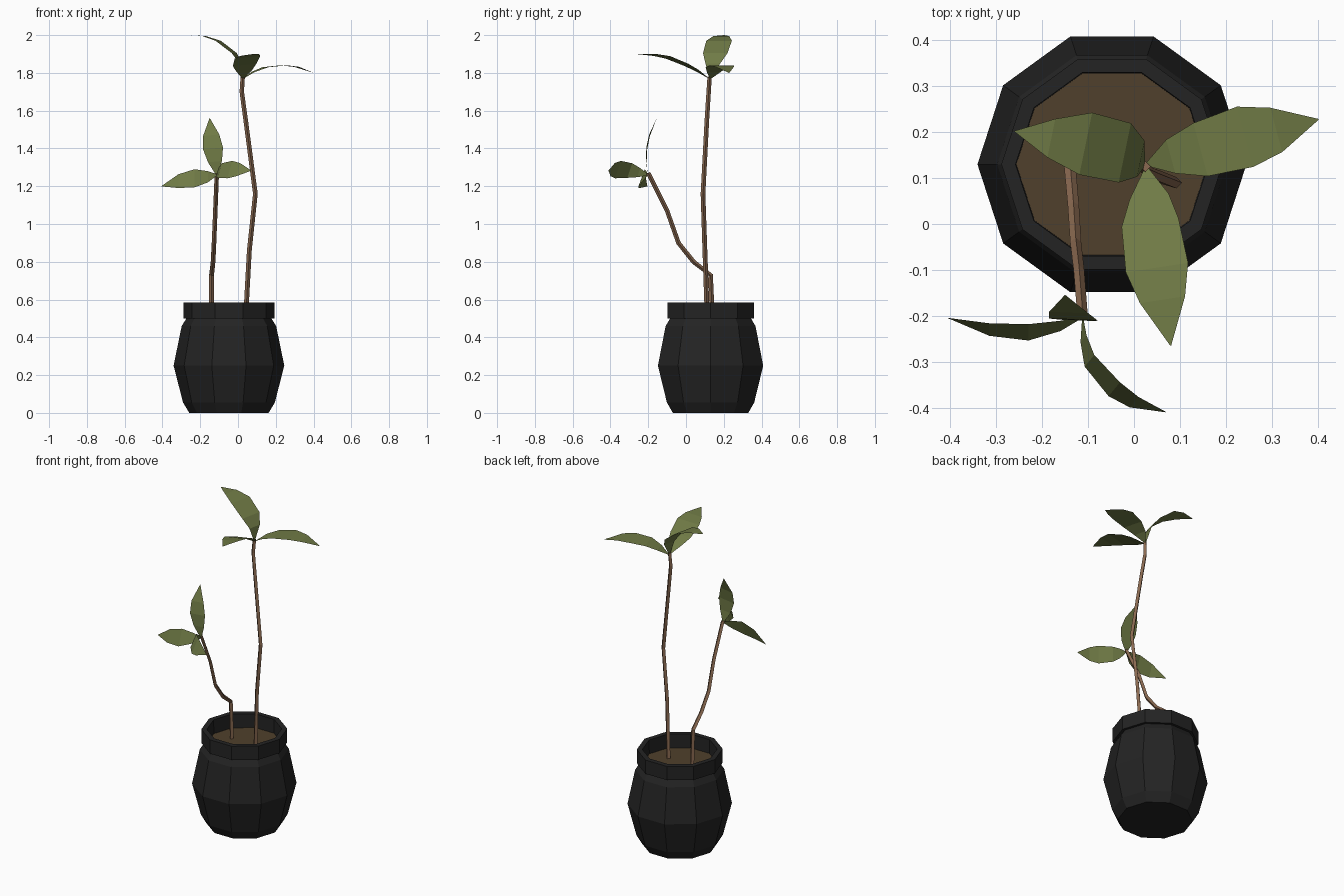
import bpy, bmesh, math
from mathutils import Vector


def material(name, rgb):
    m = bpy.data.materials.new(name)
    m.diffuse_color = (*rgb, 1)
    return m


BLACK = material("black pot", (0.017, 0.017, 0.017))
SOIL = material("brown soil", (0.080, 0.051, 0.025))
BARK = material("tan bark", (0.25, 0.14, 0.08))
GREEN = material("leaf green", (0.16, 0.195, 0.06))


def make(name, verts, faces, mat, fix=True):
    me = bpy.data.meshes.new(name)
    me.from_pydata([tuple(v) for v in verts], [], faces)
    if fix:
        bm = bmesh.new()
        bm.from_mesh(me)
        bmesh.ops.recalc_face_normals(bm, faces=bm.faces)
        bm.to_mesh(me)
        bm.free()
    me.materials.append(mat)
    ob = bpy.data.objects.new(name, me)
    bpy.context.collection.objects.link(ob)
    return ob


def rings(name, loops, mat):
    """Join equal loops of points into a closed, capped tube."""
    n = len(loops[0])
    verts = [p for loop in loops for p in loop]
    faces = [(i * n + j, i * n + (j + 1) % n, (i + 1) * n + (j + 1) % n, (i + 1) * n + j)
             for i in range(len(loops) - 1) for j in range(n)]
    faces += [tuple(range(n))[::-1], tuple(range(len(verts) - n, len(verts)))]
    return make(name, verts, faces, mat)


def circle(c, r, n):
    return [Vector((c[0] + r * math.cos(math.tau * k / n),
                    c[1] + r * math.sin(math.tau * k / n), c[2])) for k in range(n)]


# Ten-sided pot with rim and inner lip
PX, PY = -0.048, 0.13
profile = [(0.21, 0), (0.243, 0.055), (0.293, 0.25), (0.25, 0.46), (0.225, 0.50),
           (0.241, 0.50), (0.241, 0.585), (0.21, 0.585), (0.208, 0.49)]
rings("pot", [circle((PX, PY, z), r, 10) for r, z in profile], BLACK)

# Soil disc
make("soil", circle((PX, PY, 0.50), 0.209, 10), [tuple(range(10))], SOIL, False)


# Stems: thin four-sided tubes
def stem(name, pts, r=0.013, n=4):
    pts = [Vector(p) for p in pts]
    loops = []
    for i, p in enumerate(pts):
        d = (pts[min(i + 1, len(pts) - 1)] - pts[max(i - 1, 0)]).normalized()
        u = Vector((1, 0, 0)).cross(d).normalized()
        v = d.cross(u)
        rr = r * (1 - 0.15 * i / len(pts))
        loops.append([p + rr * (u * math.cos(math.tau * k / n) + v * math.sin(math.tau * k / n))
                      for k in range(n)])
    rings(name, loops, BARK)


stem("short_stem", [(-0.14, 0.14, 0.49), (-0.14, 0.13, 0.73), (-0.132, 0.04, 0.80),
                    (-0.127, -0.04, 0.90), (-0.12, -0.10, 1.07), (-0.112, -0.20, 1.27)])
stem("tall_stem", [(0.04, 0.113, 0.49), (0.06, 0.10, 0.86), (0.092, 0.09, 1.16),
                   (0.042, 0.11, 1.54), (0.02, 0.12, 1.70), (0.025, 0.125, 1.78)])


# Leaves: centre line points with half widths, spread along a side direction
def leaf(name, side, pts):
    s = Vector(side).normalized()
    verts = []
    for x, y, z, w in pts:
        verts += [Vector((x, y, z)) - s * w, Vector((x, y, z)) + s * w]
    faces = [(2 * i, 2 * i + 2, 2 * i + 3, 2 * i + 1) for i in range(len(pts) - 1)]
    make(name, verts, faces, GREEN, False)


leaf("top_leaf_right", (-0.26, 0.965, 0.0), [
    (0.028, 0.13, 1.77, 0.004), (0.08, 0.147, 1.805, 0.038), (0.145, 0.162, 1.83, 0.06),
    (0.242, 0.19, 1.84, 0.068), (0.31, 0.205, 1.832, 0.05), (0.402, 0.228, 1.80, 0.001)])
leaf("top_leaf_left", (0.2, 0.97, 0.0), [
    (0.023, 0.128, 1.77, 0.004), (0.015, 0.142, 1.85, 0.04), (-0.02, 0.155, 1.905, 0.066),
    (-0.105, 0.175, 1.97, 0.069), (-0.18, 0.187, 1.995, 0.043), (-0.26, 0.202, 2.0, 0.001)])
leaf("top_leaf_front", (0.985, 0.15, 0.1), [
    (0.027, 0.122, 1.77, 0.004), (0.033, 0.06, 1.812, 0.043), (0.035, 0.003, 1.842, 0.063),
    (0.05, -0.095, 1.882, 0.069), (0.062, -0.165, 1.895, 0.05), (0.08, -0.265, 1.90, 0.001)])
leaf("low_leaf_left", (0, 0.35, 0.94), [
    (-0.112, -0.203, 1.26, 0.004), (-0.16, -0.222, 1.25, 0.032), (-0.23, -0.236, 1.242, 0.051),
    (-0.315, -0.23, 1.227, 0.039), (-0.405, -0.205, 1.20, 0.001)])
leaf("low_leaf_right", (0.25, 0.3, 0.92), [
    (-0.112, -0.203, 1.26, 0.004), (-0.11, -0.25, 1.272, 0.026), (-0.097, -0.298, 1.283, 0.042),
    (-0.043, -0.36, 1.288, 0.05), (0.0, -0.388, 1.288, 0.038), (0.07, -0.41, 1.283, 0.001)])
leaf("low_leaf_upright", (0.99, -0.04, 0.1), [
    (-0.112, -0.203, 1.26, 0.004), (-0.122, -0.21, 1.33, 0.037), (-0.132, -0.208, 1.40, 0.053),
    (-0.142, -0.193, 1.47, 0.043), (-0.15, -0.155, 1.56, 0.001)])
